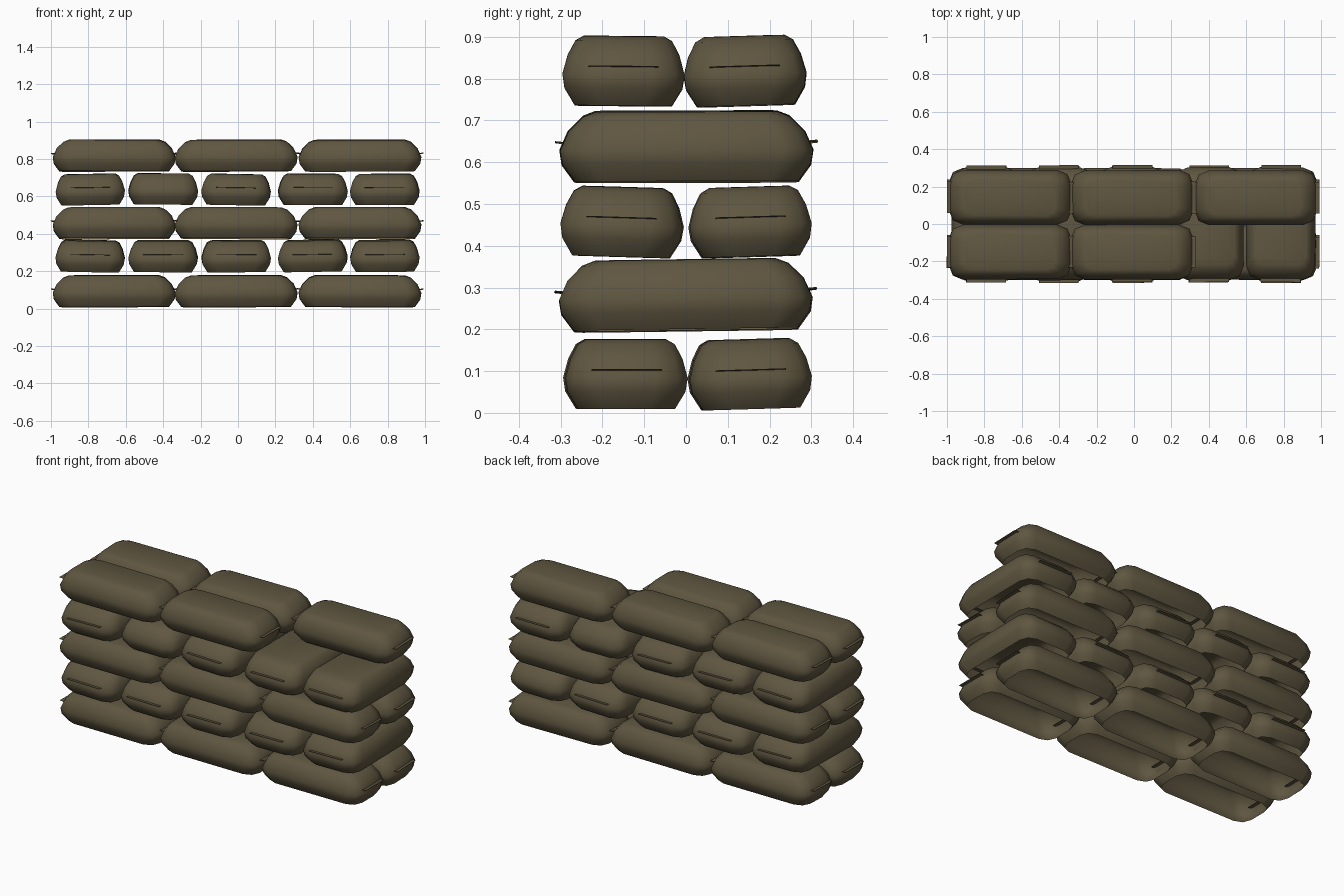
import bpy, bmesh, math, random
from mathutils import Matrix, Vector

random.seed(4)
if "Cube" in bpy.data.objects:
    bpy.data.objects.remove(bpy.data.objects["Cube"], do_unlink=True)

# Single burlap colour
burlap = bpy.data.materials.new("olive_burlap")
burlap.use_nodes = True
COLOUR = (0.115, 0.094, 0.052, 1)
burlap.diffuse_color = COLOUR
bsdf = burlap.node_tree.nodes["Principled BSDF"]
bsdf.inputs["Base Color"].default_value = COLOUR
bsdf.inputs["Roughness"].default_value = 0.9

# Bag profile: height fraction, inset at the ends, inset along the sides
LEVELS = [(0.0, 0.035, 0.03), (0.25, 0.005, 0.005), (0.45, 0, 0),
          (0.72, 0.02, 0.012), (0.93, 0.055, 0.03), (1.0, 0.085, 0.05)]


def rounded_ring(bm, half_len, half_wid, radius, z):
    """Rounded rectangle of vertices, three per corner."""
    ring = []
    for corner, (sx, sy) in enumerate([(1, 1), (-1, 1), (-1, -1), (1, -1)]):
        for step in range(3):
            a = math.pi / 2 * (corner + step / 2)
            ring.append(bm.verts.new((sx * (half_len - radius) + radius * math.cos(a),
                                      sy * (half_wid - radius) + radius * math.sin(a), z)))
    return ring


def sandbag(name, centre, half_len, half_wid, height, turn=0.0, tilt=(0, 0), seams=(-1, 1)):
    bm = bmesh.new()
    # Shell, open underneath
    rings = [rounded_ring(bm, half_len - ix, half_wid - iy, 0.075 - 0.3 * ix, (f - 0.5) * height)
             for f, ix, iy in LEVELS]
    for low, high in zip(rings, rings[1:]):
        for i in range(len(low)):
            j = (i + 1) % len(low)
            bm.faces.new((low[i], low[j], high[j], high[i]))
    bm.faces.new(rings[-1])
    # Thin stitched flap at each end
    for side in seams:
        place = Matrix.Translation((side * (half_len - 0.01), 0, 0.06 * height))
        place = place @ Matrix.Rotation(-side * 0.1, 4, 'Y')
        size = Matrix.Diagonal((0.042, half_wid * 1.15, 0.001, 1))
        bmesh.ops.create_cube(bm, size=1, matrix=place @ size)
    mesh = bpy.data.meshes.new(name)
    bm.to_mesh(mesh)
    bm.free()
    mesh.materials.append(burlap)
    bag = bpy.data.objects.new(name, mesh)
    bpy.context.collection.objects.link(bag)
    bag.matrix_world = (Matrix.Translation(Vector(centre))
                        @ Matrix.Rotation(tilt[0], 4, 'X') @ Matrix.Rotation(tilt[1], 4, 'Y')
                        @ Matrix.Rotation(turn, 4, 'Z'))
    bpy.ops.object.select_all(action='DESELECT')
    bag.select_set(True)
    bpy.context.view_layer.objects.active = bag
    bpy.ops.object.shade_smooth_by_angle(angle=math.radians(50))


def wobble(amount):
    return random.uniform(-amount, amount)


# Lengthwise courses: two rows of three, the top front one lacks its last bag
for course, z, front_y, back_y, front_tilt in (("bottom", 0.093, -0.145, 0.152, 0.0),
                                               ("middle", 0.457, -0.154, 0.153, -0.03),
                                               ("top", 0.818, -0.151, 0.142, -0.01)):
    for row, y, tilt_x in (("front", front_y, front_tilt), ("back", back_y, 0.03)):
        for i, x in enumerate((-0.662, -0.01, 0.652)):
            if course == "top" and row == "front" and i == 2:
                continue
            sandbag(f"{course}_{row}_bag_{i + 1}", (x, y + wobble(0.002), z),
                    0.328, 0.146, 0.166, wobble(0.008), (tilt_x, wobble(0.006)))

# Crosswise courses: five bags each, a few with the flap tucked away
for course, z, lean, tucked in (("lower", 0.281, 0.014, {4: 1}),
                                ("upper", 0.638, 0.003, {1: -1, 3: 1})):
    for i, x in enumerate((-0.79, -0.4, -0.01, 0.4, 0.785)):
        seams = [s for s in (-1, 1) if tucked.get(i) != s]
        sandbag(f"{course}_cross_bag_{i + 1}", (x, wobble(0.003), z + wobble(0.002)),
                0.302, 0.185, 0.166, math.pi / 2 + wobble(0.01), (lean, wobble(0.02)), seams)
